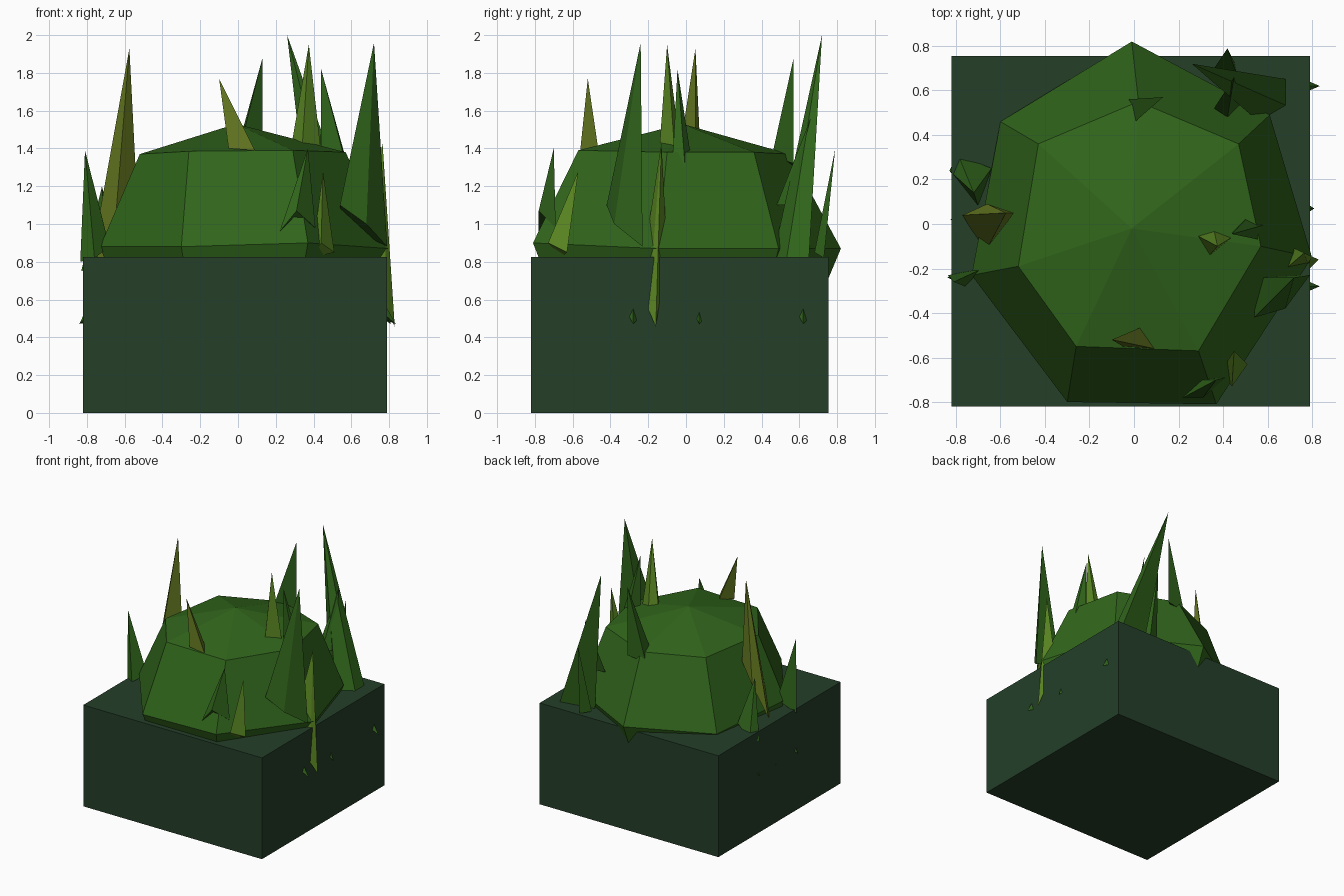
import bpy, bmesh
from mathutils import Vector


def material(name, color):
    m = bpy.data.materials.new(name)
    m.diffuse_color = (*color, 1)
    return m


SOIL = material("dark_green", (0.018, 0.05, 0.022))
MOSS = material("moss_green", (0.03, 0.13, 0.011))
LIME = material("light_green", (0.11, 0.26, 0.018))
OLIVE = material("olive_green", (0.13, 0.19, 0.015))


def finish(name, bm, mat):
    bmesh.ops.recalc_face_normals(bm, faces=bm.faces)
    me = bpy.data.meshes.new(name)
    bm.to_mesh(me)
    bm.free()
    me.materials.append(mat)
    ob = bpy.data.objects.new(name, me)
    bpy.context.collection.objects.link(ob)
    return ob


# square base block
lo, hi = Vector((-0.82, -0.82, 0)), Vector((0.79, 0.755, 0.825))
bm = bmesh.new()
bmesh.ops.create_cube(bm, size=1)
for v in bm.verts:
    v.co = (lo + hi) / 2 + Vector(a * b for a, b in zip(v.co, hi - lo))
finish("base_block", bm, SOIL)

# seven-sided mound: apex, rim, belt and a lower half sunk in the block
rim = [(-0.43, 0.36, 1.37), (0.02, 0.55, 1.37), (0.47, 0.36, 1.38),
       (0.57, -0.10, 1.38), (0.29, -0.57, 1.39), (-0.26, -0.55, 1.385),
       (-0.52, -0.19, 1.37)]
belt = [(-0.60, 0.46, 0.83), (-0.01, 0.82, 0.87), (0.61, 0.49, 0.87),
        (0.80, -0.15, 0.87), (0.37, -0.81, 0.90), (-0.30, -0.80, 0.88),
        (-0.73, -0.23, 0.88)]
foot = [(x * 0.74, y * 0.74, 0.36) for x, y, z in belt]
bm = bmesh.new()
rings = [[bm.verts.new(p) for p in r] for r in (rim, belt, foot)]
top, bottom = bm.verts.new((-0.01, -0.02, 1.53)), bm.verts.new((0, 0, 0.2))
for i in range(7):
    j = (i + 1) % 7
    bm.faces.new((top, rings[0][i], rings[0][j]))
    bm.faces.new((bottom, rings[2][j], rings[2][i]))
    for a, b in zip(rings, rings[1:]):
        bm.faces.new((a[i], b[i], b[j], a[j]))
finish("mound", bm, MOSS)


def blade(name, mat, tip, *base):
    """Sharp grass blade: a tip joined to a small base polygon."""
    bm = bmesh.new()
    t = bm.verts.new(tip)
    b = [bm.verts.new(p) for p in base]
    for i in range(len(b)):
        bm.faces.new((t, b[i], b[(i + 1) % len(b)]))
    bm.faces.new(b)
    finish(name, bm, mat)


# tall blades
blade("blade_left_tall", OLIVE, (-0.575, 0.05, 1.93), (-0.77, 0.04, 0.85),
      (-0.67, -0.13, 0.76), (-0.54, 0.05, 1.25), (-0.66, 0.09, 1.1))
blade("blade_back_center", MOSS, (0.13, 0.57, 1.88), (-0.03, 0.56, 1.3),
      (0.0, 0.455, 1.36), (0.13, 0.57, 1.32))
blade("blade_back_right", MOSS, (0.26, 0.72, 2.0), (0.40, 0.60, 0.8),
      (0.56, 0.46, 0.82), (0.69, 0.53, 0.8), (0.69, 0.65, 0.8))
blade("blade_top_light", LIME, (0.375, -0.10, 1.95), (0.28, -0.05, 1.4),
      (0.34, -0.14, 1.41), (0.44, -0.06, 1.38), (0.36, -0.03, 1.4))
blade("blade_top_dark", MOSS, (0.44, -0.045, 1.82), (0.44, -0.04, 1.35),
      (0.56, -0.07, 1.36), (0.60, 0.0, 1.24), (0.51, 0.03, 1.33))
blade("blade_right_tall", MOSS, (0.72, -0.24, 1.96), (0.54, -0.42, 1.1),
      (0.68, -0.38, 1.0), (0.79, -0.23, 0.88), (0.55, -0.24, 1.0))
blade("blade_front_top", OLIVE, (-0.10, -0.52, 1.77), (-0.05, -0.55, 1.40),
      (0.09, -0.56, 1.39), (0.03, -0.465, 1.40))

# short blades around the side of the mound
blade("blade_left_low", MOSS, (-0.81, -0.26, 1.39), (-0.835, -0.23, 0.80),
      (-0.76, -0.28, 0.82), (-0.68, -0.20, 0.88))
blade("blade_left_dark", MOSS, (-0.72, 0.14, 1.2), (-0.83, 0.24, 0.75),
      (-0.70, 0.08, 0.80), (-0.64, 0.25, 0.85), (-0.79, 0.31, 0.78))
blade("blade_right_light", LIME, (0.765, -0.13, 1.43), (0.83, -0.16, 0.455),
      (0.79, -0.20, 0.55), (0.66, -0.22, 0.85), (0.70, -0.10, 0.85))
blade("blade_front_light", LIME, (0.45, -0.57, 1.28), (0.39, -0.66, 0.82),
      (0.44, -0.73, 0.90), (0.51, -0.63, 0.85))
blade("blade_front_dark", MOSS, (0.37, -0.70, 1.40), (0.22, -0.78, 0.96),
      (0.31, -0.78, 1.07), (0.41, -0.69, 0.98), (0.28, -0.70, 1.0))
blade("blade_back_low", MOSS, (0.42, 0.79, 1.40), (0.36, 0.70, 0.85),
      (0.46, 0.68, 0.85), (0.45, 0.73, 0.82))
blade("blade_back_inner", MOSS, (0.45, 0.66, 1.56), (0.36, 0.52, 1.1),
      (0.42, 0.48, 1.1), (0.48, 0.54, 1.1))

# little shoots breaking through the side faces of the block
for i, (side, y, r) in enumerate([(1, -0.28, 0.04), (1, 0.07, 0.015),
                                  (1, 0.62, 0.04), (-1, -0.24, 0.03),
                                  (-1, 0.02, 0.015), (-1, 0.24, 0.02)]):
    x = 0.795 if side > 0 else -0.81
    blade("shoot_%d" % i, MOSS, (x - side * 0.02, y, 0.58),
          (x + side * r, y, 0.47), (x - side * 0.03, y - 0.03, 0.53),
          (x - side * 0.03, y + 0.03, 0.5))
